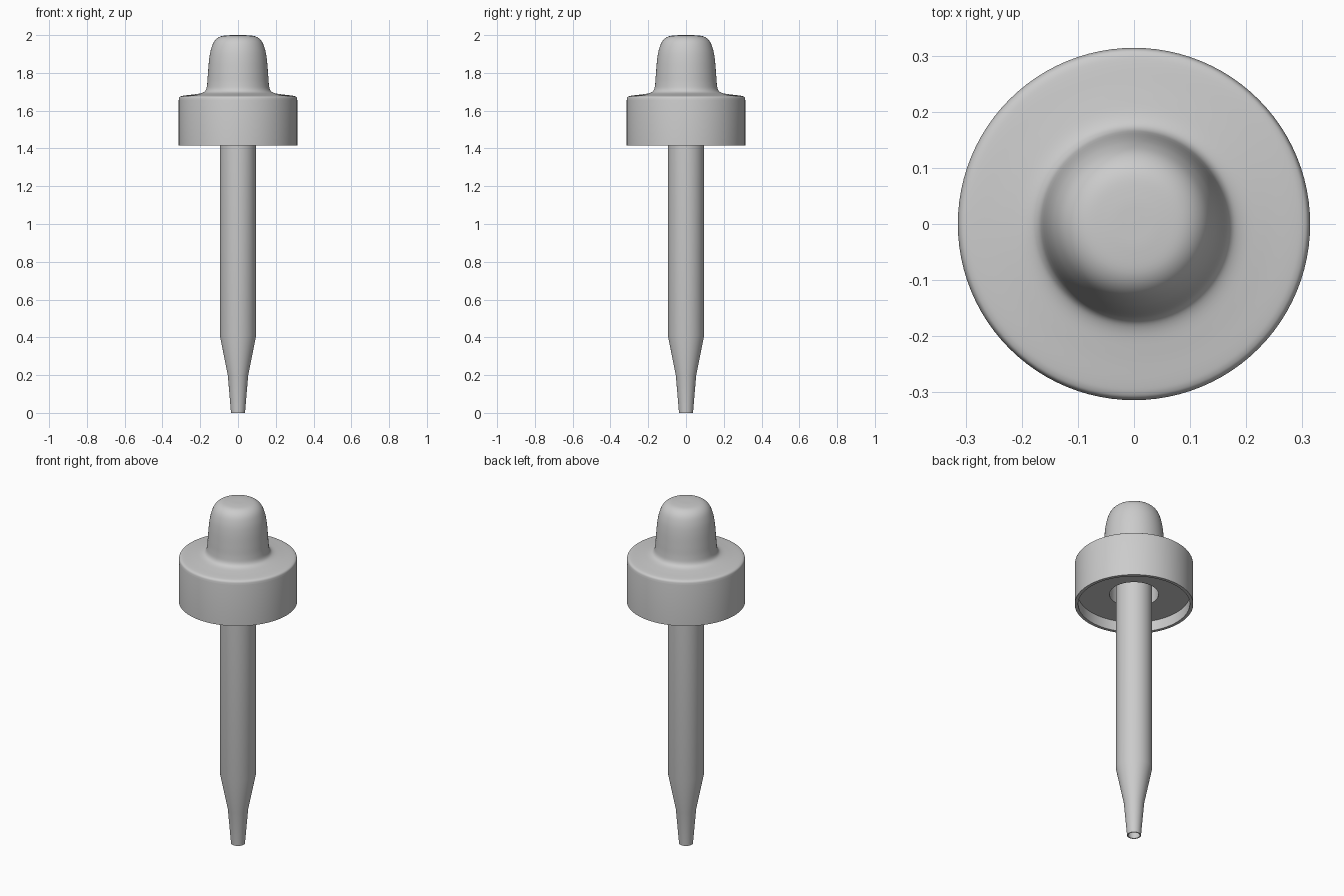
import bpy, bmesh, math
from mathutils import Vector

if "Cube" in bpy.data.objects:
    bpy.data.objects.remove(bpy.data.objects["Cube"])

SEGMENTS = 96


def smooth_path(pts, steps=5):
    """Catmull-Rom curve through profile points."""
    p = [Vector(q) for q in pts]
    p = [2 * p[0] - p[1]] + p + [2 * p[-1] - p[-2]]
    out = []
    for a, b, c, d in zip(p, p[1:], p[2:], p[3:]):
        for i in range(steps):
            t = i / steps
            v = 0.5 * (2 * b + (c - a) * t + (2 * a - 5 * b + 4 * c - d) * t * t
                       + (3 * b - a - 3 * c + d) * t ** 3)
            out.append((max(v.x, 0), v.y))
    return out + [tuple(pts[-1])]


def lathe(name, profile, closed=False):
    """Revolve an (r, z) profile around the z axis."""
    bm = bmesh.new()
    vs = [bm.verts.new((r, 0, z)) for r, z in profile]
    pairs = list(zip(vs, vs[1:])) + ([(vs[-1], vs[0])] if closed else [])
    edges = [bm.edges.new(e) for e in pairs]
    bmesh.ops.spin(bm, geom=vs + edges, cent=(0, 0, 0), axis=(0, 0, 1),
                   angle=math.tau, steps=SEGMENTS, use_merge=False)
    bmesh.ops.remove_doubles(bm, verts=bm.verts, dist=1e-5)
    bmesh.ops.recalc_face_normals(bm, faces=bm.faces)
    me = bpy.data.meshes.new(name)
    bm.to_mesh(me)
    bm.free()
    ob = bpy.data.objects.new(name, me)
    bpy.context.collection.objects.link(ob)
    bpy.ops.object.select_all(action='DESELECT')
    ob.select_set(True)
    bpy.context.view_layer.objects.active = ob
    bpy.ops.object.shade_smooth_by_angle(angle=math.radians(35))
    return ob


# Rubber bulb flaring into the cap, hollow underneath
outer = smooth_path([(0, 2.0), (0.05, 1.999), (0.095, 1.992), (0.125, 1.968),
                     (0.143, 1.925), (0.153, 1.87), (0.159, 1.80),
                     (0.163, 1.745), (0.170, 1.71), (0.190, 1.694),
                     (0.235, 1.686), (0.285, 1.68), (0.303, 1.676),
                     (0.311, 1.669), (0.314, 1.655)])
inner = [(0.314, 1.415), (0.296, 1.415), (0.296, 1.475), (0.13, 1.475),
         (0.13, 1.80), (0.115, 1.92), (0.08, 1.965), (0, 1.972)]
lathe("bulb_and_cap", outer + inner)

# Open glass tube tapering to the tip
tube = [(0.096, 1.62), (0.096, 0.41), (0.054, 0.20), (0.037, 0.0),
        (0.031, 0.0), (0.048, 0.20), (0.088, 0.41), (0.088, 1.62)]
lathe("glass_tube", tube, closed=True)
